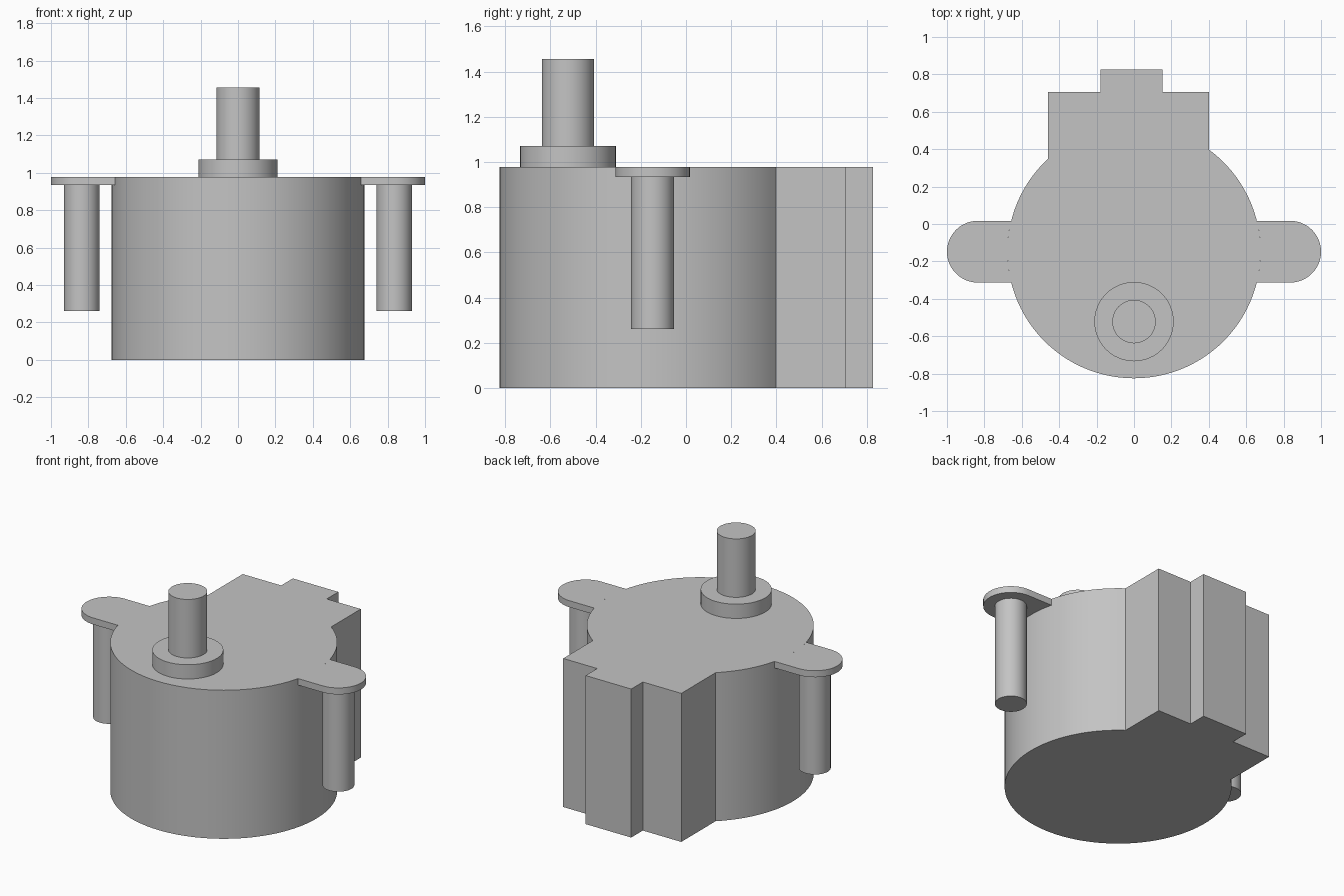
import bpy
import bmesh
from math import acos, asin, atan2, cos, pi, sin, tau

cube = bpy.data.objects.get("Cube")
if cube:
    bpy.data.objects.remove(cube, do_unlink=True)

# Main dimensions
AXIS_Y = -0.148
BODY_R = 0.677
BODY_TOP = 0.978
EAR_X = 0.835
EAR_R = 0.165
EAR_BOTTOM = 0.935
SHAFT_Y = -0.522

grey = bpy.data.materials.new("plain grey")
grey.use_nodes = True
colour = (0.55, 0.55, 0.55, 1)
grey.diffuse_color = colour
grey.node_tree.nodes["Principled BSDF"].inputs["Base Color"].default_value = colour


def arc(cx, cy, r, start, end, steps):
    return [(cx + r * cos(start + (end - start) * i / steps),
             cy + r * sin(start + (end - start) * i / steps))
            for i in range(steps + 1)]


def prism(name, outline, bottom, top):
    """Extrude a flat outline upwards into a solid."""
    bm = bmesh.new()
    face = bm.faces.new([bm.verts.new((x, y, bottom)) for x, y in outline])
    new = bmesh.ops.extrude_face_region(bm, geom=[face], use_keep_orig=True)["geom"]
    for v in new:
        if isinstance(v, bmesh.types.BMVert):
            v.co.z = top
    bmesh.ops.recalc_face_normals(bm, faces=bm.faces[:])
    mesh = bpy.data.meshes.new(name)
    bm.to_mesh(mesh)
    bm.free()
    mesh.materials.append(grey)
    obj = bpy.data.objects.new(name, mesh)
    bpy.context.collection.objects.link(obj)
    bpy.ops.object.select_all(action="DESELECT")
    obj.select_set(True)
    bpy.context.view_layer.objects.active = obj
    bpy.ops.object.shade_smooth_by_angle(angle=pi / 6)
    return obj


def cylinder(name, x, y, r, bottom, top):
    return prism(name, arc(x, y, r, 0, tau, 48)[:-1], bottom, top)


# Round housing with the stepped connector block at the back
left, right, back = 0.40, -0.46, 0.706
tab_left, tab_right, tab_back = 0.152, -0.18, 0.827
housing = arc(0, AXIS_Y, BODY_R, acos(right / BODY_R), tau + acos(left / BODY_R), 80)
housing += [(left, back), (tab_left, back), (tab_left, tab_back),
            (tab_right, tab_back), (tab_right, back), (right, back)]
prism("housing", housing, 0, BODY_TOP)

# Mounting ears, fitted to the housing wall, each with a post beneath
reach = asin(EAR_R / BODY_R)
for side, sign in (("left", 1), ("right", -1)):
    ear = arc(EAR_X, AXIS_Y, EAR_R, -pi / 2, pi / 2, 24)
    ear += arc(0, AXIS_Y, BODY_R, reach, -reach, 10)
    prism(side + "_ear", [(sign * x, y) for x, y in ear], EAR_BOTTOM, BODY_TOP)
    cylinder(side + "_post", sign * EAR_X, AXIS_Y, 0.095, 0.262, EAR_BOTTOM)

# Offset output shaft and its collar
cylinder("shaft_collar", 0, SHAFT_Y, 0.212, BODY_TOP, 1.072)
cylinder("shaft", 0, SHAFT_Y, 0.116, 1.072, 1.457)
